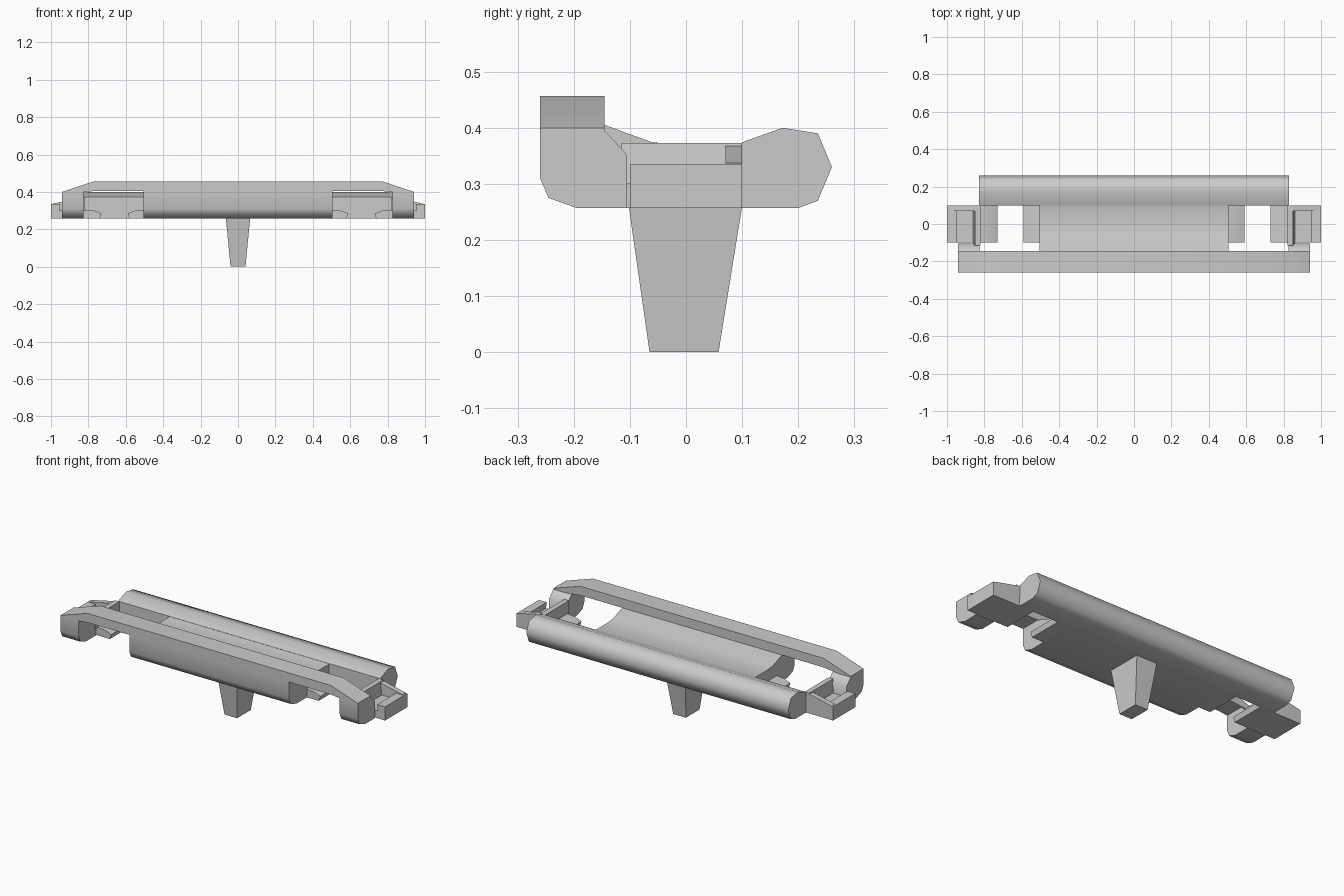
import bpy, bmesh, math

if "Cube" in bpy.data.objects:
    bpy.data.objects.remove(bpy.data.objects["Cube"])


def finish(name, bm, mirror=False, smooth=60):
    bmesh.ops.recalc_face_normals(bm, faces=bm.faces)
    me = bpy.data.meshes.new(name)
    bm.to_mesh(me)
    bm.free()
    ob = bpy.data.objects.new(name, me)
    bpy.context.collection.objects.link(ob)
    if mirror:
        m = ob.modifiers.new("mirror", 'MIRROR')
        m.use_mirror_merge = False
    bpy.context.view_layer.objects.active = ob
    ob.select_set(True)
    bpy.ops.object.shade_smooth_by_angle(angle=math.radians(smooth))
    ob.select_set(False)
    return ob


def loft(bm, rings):
    """Skin a list of equal-length point rings and cap both ends."""
    vs = [[bm.verts.new(p) for p in r] for r in rings]
    n = len(rings[0])
    for a, b in zip(vs, vs[1:]):
        for i in range(n):
            j = (i + 1) % n
            bm.faces.new((a[i], a[j], b[j], b[i]))
    bm.faces.new(vs[0][::-1])
    bm.faces.new(vs[-1])


def prism(bm, profile, x0, x1):
    """Extrude a (y, z) profile along x."""
    loft(bm, [[(x, y, z) for y, z in profile] for x in (x0, x1)])


def slab(bm, profile, y0, y1):
    """Extrude an (x, z) profile along y."""
    loft(bm, [[(x, y, z) for x, z in profile] for y in (y0, y1)])


# Central body with a shallow trough on top
bm = bmesh.new()
prism(bm, [(-.26, .405), (-.26, .31), (-.245, .275), (-.195, .257), (.12, .257),
           (.12, .378), (.09, .37), (0, .37), (-.06, .374), (-.145, .405)], -.505, .505)
finish("central_body", bm)

# Front top rail, sloping down at both ends
bm = bmesh.new()
rings = []
for x, top, bot in ((-.94, .40, .385), (-.77, .457, .405), (.77, .457, .405), (.94, .40, .385)):
    rings.append([(x, -.26, bot), (x, -.26, top), (x, -.145, top), (x, -.145, bot)])
loft(bm, rings)
finish("front_rail", bm)

# Rounded back rail
bm = bmesh.new()
prism(bm, [(.10, .257), (.20, .257), (.235, .27), (.26, .33),
           (.235, .39), (.172, .40), (.10, .374)], -.828, .828)
finish("back_rail", bm)

# Front legs at both ends of the rail
bm = bmesh.new()
prism(bm, [(-.26, .40), (-.26, .31), (-.245, .275), (-.195, .257),
           (-.105, .257), (-.105, .352), (-.15, .40)], .825, .94)
finish("front_leg", bm, mirror=True)

# End lugs: open tray with inner, outer and back walls
bm = bmesh.new()
slab(bm, [(.82, .257), (1, .257), (1, .30), (.82, .30)], -.10, .10)
slab(bm, [(.82, .30), (.86, .30), (.85, .373), (.82, .373)], -.115, .10)
slab(bm, [(.955, .30), (1, .30), (1, .335), (.95, .335)], -.10, .10)
slab(bm, [(.85, .30), (.99, .30), (.99, .337), (.85, .368)], .07, .10)
finish("end_lug", bm, mirror=True, smooth=30)

# Sloping ledges on both sides of each window
bm = bmesh.new()
slab(bm, [(.50, .257), (.58, .257), (.59, .285), (.55, .30), (.50, .305)], -.10, .11)
slab(bm, [(.83, .257), (.74, .257), (.73, .285), (.77, .30), (.83, .305)], -.10, .11)
finish("window_ledge", bm, mirror=True, smooth=40)

# Tapered peg underneath
bm = bmesh.new()
loft(bm, [[(-.04, -.065, 0), (.04, -.065, 0), (.04, .058, 0), (-.04, .058, 0)],
          [(-.065, -.102, .26), (.065, -.102, .26), (.065, .10, .26), (-.065, .10, .26)]])
finish("peg", bm, smooth=30)
